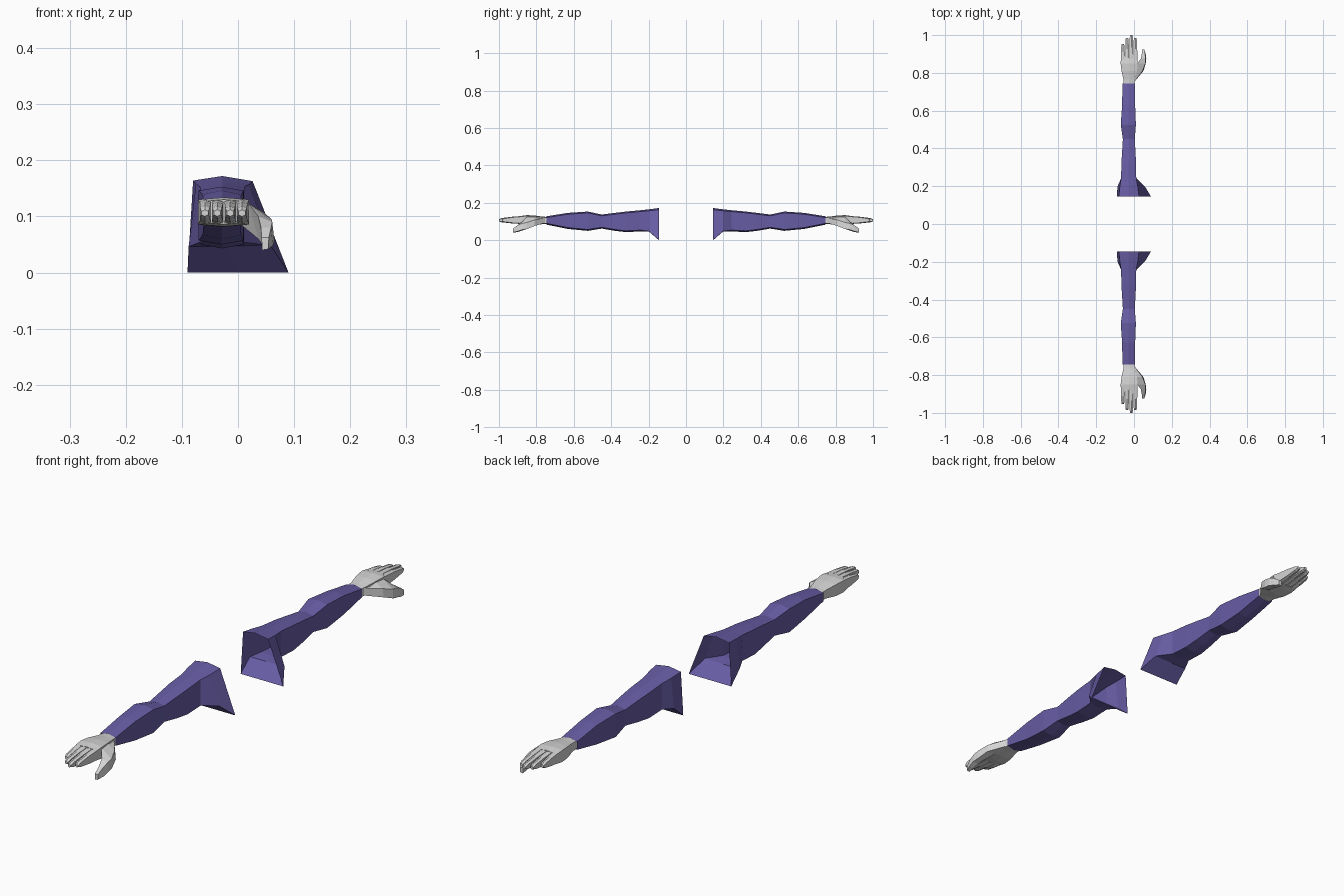
import bpy, bmesh


def material(name, colour):
    m = bpy.data.materials.new(name)
    m.diffuse_color = (*colour, 1)
    return m


PURPLE = material("purple cloth", (0.135, 0.108, 0.37))
GREY = material("pale grey glove", (0.66, 0.66, 0.66))


def loft(name, rings, mat, capped=True):
    """Skin equal-length rings of points, then mirror front to back."""
    bm = bmesh.new()
    rows = [[bm.verts.new(p) for p in ring] for ring in rings]
    n = len(rows[0])
    for a, b in zip(rows, rows[1:]):
        for i in range(n):
            j = (i + 1) % n
            bm.faces.new((a[i], a[j], b[j], b[i]))
    if capped:
        bm.faces.new(rows[0][::-1])
        bm.faces.new(rows[-1])
    bmesh.ops.recalc_face_normals(bm, faces=bm.faces)
    me = bpy.data.meshes.new(name)
    bm.to_mesh(me)
    bm.free()
    me.materials.append(mat)
    ob = bpy.data.objects.new(name, me)
    bpy.context.collection.objects.link(ob)
    mod = ob.modifiers.new("other_side", 'MIRROR')
    mod.use_axis = (False, True, False)
    mod.use_mirror_merge = False
    return ob


def hexagon(y, x0, x1, z0, z1, ridge=0.007):
    """Six-sided section: flat sides with a ridge above and below."""
    xm = (x0 + x1) / 2
    return [(x0, y, z1 - ridge), (xm, y, z1), (x1, y, z1 - ridge),
            (x1, y, z0 + ridge), (xm, y, z0), (x0, y, z0 + ridge)]


# Sleeve: flared open shoulder, upper arm, elbow pinch, forearm, cuff
shoulder = [
    [(-0.08, 0.145, 0.164), (-0.028, 0.145, 0.172), (0.026, 0.145, 0.163),
     (0.09, 0.145, 0), (0, 0.145, 0), (-0.09, 0.145, 0)],
    [(-0.075, 0.198, 0.158), (-0.028, 0.198, 0.165), (0.02, 0.198, 0.157),
     (0.058, 0.198, 0.048), (-0.02, 0.198, 0.046), (-0.088, 0.198, 0.046)],
]
arm = [hexagon(*s) for s in (
    (0.243, -0.068, 0.012, 0.047, 0.160),
    (0.32, -0.067, 0.011, 0.043, 0.153),
    (0.38, -0.063, 0.008, 0.050, 0.146),
    (0.45, -0.059, 0.004, 0.062, 0.137),
    (0.525, -0.070, 0.010, 0.050, 0.153),
    (0.63, -0.063, 0.006, 0.060, 0.146),
    (0.745, -0.061, 0.004, 0.083, 0.128))]
loft("sleeve", shoulder + arm, PURPLE, capped=False)

# Palm, from the wrist to the knuckles
loft("palm", [hexagon(*s, 0.004) for s in (
    (0.735, -0.055, 0.000, 0.087, 0.124),
    (0.765, -0.056, 0.006, 0.086, 0.126),
    (0.81, -0.066, 0.016, 0.081, 0.132),
    (0.85, -0.071, 0.020, 0.082, 0.134),
    (0.88, -0.069, 0.018, 0.086, 0.130))], GREY)

# Four tapering fingers: base centre, tip centre, tip reach
for name, xb, xt, tip in (("little_finger", -0.058, -0.059, 0.953),
                          ("ring_finger", -0.036, -0.037, 0.985),
                          ("middle_finger", -0.014, -0.014, 1.0),
                          ("index_finger", 0.008, 0.007, 0.985)):
    sections = []
    for t, half, z0, z1 in ((0, 0.0105, 0.086, 0.130),
                            (0.5, 0.0095, 0.090, 0.125),
                            (0.9, 0.0085, 0.096, 0.118),
                            (1, 0.006, 0.100, 0.112)):
        x, y = xb + (xt - xb) * t, 0.868 + (tip - 0.868) * t
        sections.append(hexagon(y, x - half, x + half, z0, z1, 0.003))
    loft(name, sections, GREY)

# Thumb: a slanting wedge from the wrist that drops below the palm
thumb = (
    (0.755, (-0.02, 0.123), (0.004, 0.120), (0.004, 0.092), (-0.02, 0.090)),
    (0.81, (0.008, 0.129), (0.045, 0.108), (0.050, 0.076), (0.008, 0.083)),
    (0.85, (0.018, 0.124), (0.060, 0.095), (0.062, 0.060), (0.036, 0.060)),
    (0.875, (0.036, 0.100), (0.061, 0.090), (0.065, 0.056), (0.042, 0.052)),
    (0.90, (0.041, 0.080), (0.059, 0.080), (0.062, 0.048), (0.044, 0.044)),
    (0.925, (0.042, 0.062), (0.055, 0.062), (0.054, 0.042), (0.043, 0.040)))
loft("thumb", [[(x, y, z) for x, z in pts] for y, *pts in thumb], GREY)
